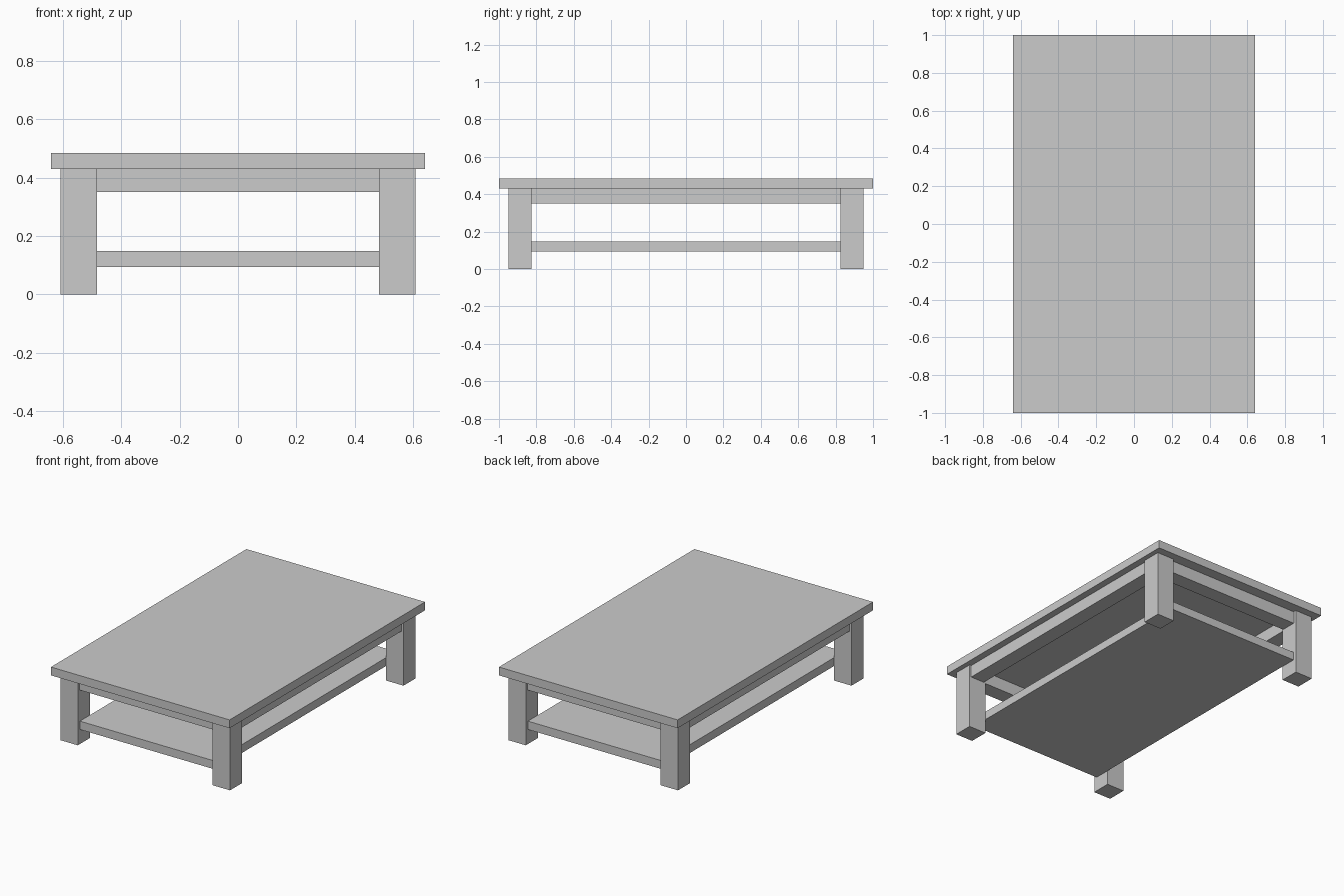
import bpy

if "Cube" in bpy.data.objects:
    bpy.data.objects.remove(bpy.data.objects["Cube"])


def box(name, x, y, z):
    """Box from (min, max) ranges on each axis."""
    bpy.ops.mesh.primitive_cube_add(size=1, location=[sum(r) / 2 for r in (x, y, z)])
    ob = bpy.context.object
    ob.name = name
    ob.scale = [r[1] - r[0] for r in (x, y, z)]
    bpy.ops.object.transform_apply(location=False, rotation=False, scale=True)
    return ob


def span(a, b, side):
    """Range a..b mirrored to the given side."""
    return sorted((a * side, b * side))


LEG_X = (0.483, 0.608)
LEG_Y = (0.825, 0.95)
TOP_Z = (0.43, 0.484)

# Table top and lower shelf (the shelf ends run between the legs)
box("table_top", (-0.64, 0.64), (-1, 1), TOP_Z)
box("lower_shelf", (-0.483, 0.483), (-0.928, 0.928), (0.094, 0.148))

# Four square legs
for sx, side in ((-1, "left"), (1, "right")):
    for sy, end in ((-1, "front"), (1, "back")):
        box(f"{end}_{side}_leg", span(*LEG_X, sx), span(*LEG_Y, sy), (0, 0.43))

# Aprons under the top
for s, side, end in ((-1, "left", "front"), (1, "right", "back")):
    box(f"{side}_apron", span(0.495, 0.595, s), (-0.825, 0.825), (0.35, 0.43))
    box(f"{end}_apron", (-0.483, 0.483), span(0.83, 0.93, s), (0.35, 0.43))
